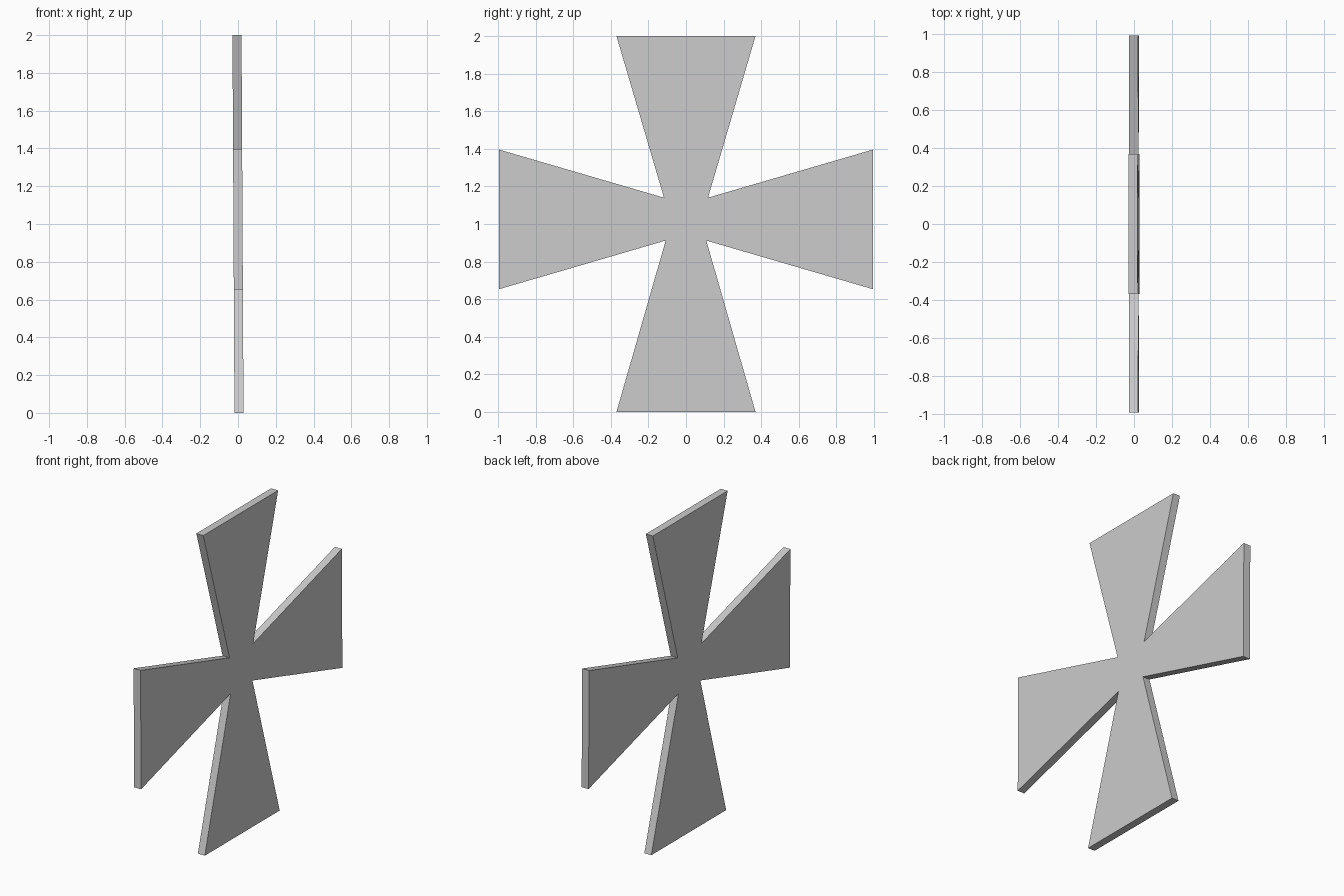
import bpy, bmesh

if "Cube" in bpy.data.objects:
    bpy.data.objects.remove(bpy.data.objects["Cube"])

THICK = 0.048      # plate thickness
LEAN = -0.0053     # slight backward lean per unit of height

# Half outline of the flared cross (y, z), bottom to top
half = [(0.37, 0.0), (0.108, 0.912), (0.995, 0.653),
        (0.995, 1.396), (0.117, 1.14), (0.37, 2.0)]
outline = half + [(-y, z) for y, z in reversed(half)]

# Flat profile, shifted along x by the lean
bm = bmesh.new()
verts = [bm.verts.new((LEAN * (z - 1) - THICK / 2, y, z)) for y, z in outline]
face = bm.faces.new(verts)

# Extrude to thickness
ext = bmesh.ops.extrude_face_region(bm, geom=[face], use_keep_orig=True)
moved = [g for g in ext["geom"] if isinstance(g, bmesh.types.BMVert)]
bmesh.ops.translate(bm, verts=moved, vec=(THICK, 0, 0))
bmesh.ops.recalc_face_normals(bm, faces=bm.faces)

mesh = bpy.data.meshes.new("flared_cross_plate")
bm.to_mesh(mesh)
bm.free()
bpy.context.collection.objects.link(bpy.data.objects.new("flared_cross_plate", mesh))
